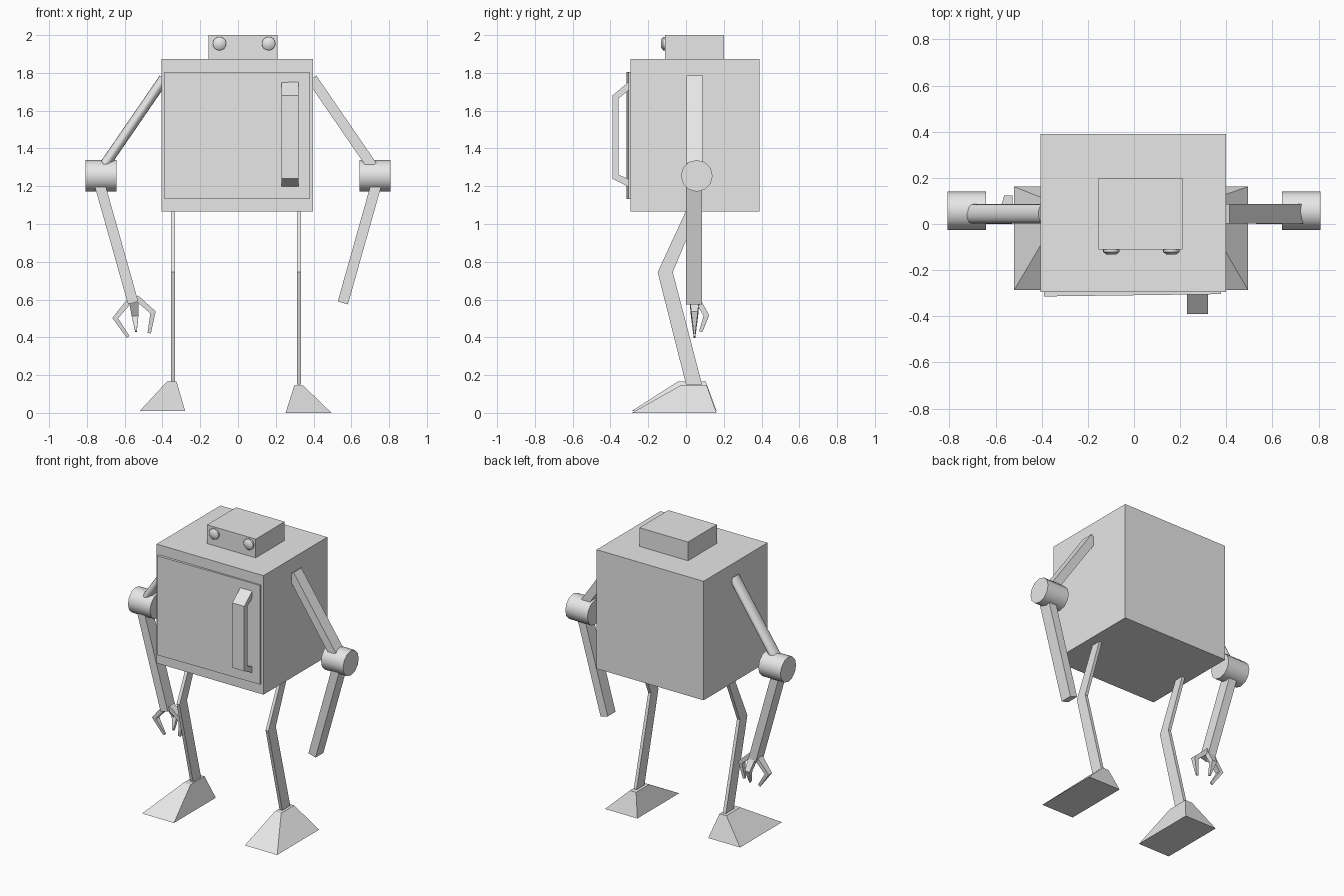
import bpy, bmesh, math
from mathutils import Vector as V

if "Cube" in bpy.data.objects:
    bpy.data.objects.remove(bpy.data.objects["Cube"])

grey = bpy.data.materials.new("plain grey")
grey.diffuse_color = (0.8, 0.8, 0.8, 1)
grey.use_nodes = True
grey.node_tree.nodes["Principled BSDF"].inputs["Base Color"].default_value = grey.diffuse_color


def loft(name, rings, smooth=False):
    """Bridge a row of matching rings and cap both ends."""
    bm = bmesh.new()
    rows = [[bm.verts.new(p) for p in r] for r in rings]
    n = len(rows[0])
    for a, b in zip(rows, rows[1:]):
        for i in range(n):
            j = (i + 1) % n
            bm.faces.new((a[i], a[j], b[j], b[i]))
    bm.faces.new(rows[0])
    bm.faces.new(rows[-1])
    bmesh.ops.recalc_face_normals(bm, faces=bm.faces[:])
    me = bpy.data.meshes.new(name)
    bm.to_mesh(me)
    bm.free()
    me.materials.append(grey)
    ob = bpy.data.objects.new(name, me)
    bpy.context.collection.objects.link(ob)
    if smooth:
        bpy.ops.object.select_all(action='DESELECT')
        ob.select_set(True)
        bpy.context.view_layer.objects.active = ob
        bpy.ops.object.shade_smooth_by_angle(angle=math.radians(40))
    return ob


def rect(c, u, v):
    """Rectangle around c with half-sides u and v."""
    c, u, v = V(c), V(u), V(v)
    return [c - u - v, c + u - v, c + u + v, c - u + v]


def oval(c, u, v, n):
    c, u, v = V(c), V(u), V(v)
    return [c + u * math.cos(math.tau * i / n) + v * math.sin(math.tau * i / n)
            for i in range(n)]


def slab(x0, x1, y0, y1, z):
    return [(x0, y0, z), (x1, y0, z), (x1, y1, z), (x0, y1, z)]


def extrude_x(name, profile, x0, x1):
    return loft(name, [[(x, y, z) for y, z in profile] for x in (x0, x1)])


def limb(name, a, b, width, depth, sides=4):
    """Straight bar from a to b in the xz plane; sides > 4 makes it round."""
    d = (V(b) - V(a)).normalized()
    u, v = V((-d.z, 0, d.x)) * width / 2, V((0, depth / 2, 0))
    shape = (lambda c: rect(c, u, v)) if sides == 4 else (lambda c: oval(c, u, v, sides))
    return loft(name, [shape(a), shape(b)], sides > 4)


# Body and head
loft("body", [slab(-.405, .398, -.295, .39, z) for z in (1.065, 1.873)])
loft("head", [slab(-.155, .21, -.11, .2, z) for z in (1.873, 2.0)])

# Door panel, hung very slightly askew
loft("door", [[(-.39, -.314, z), (.378, -.304, z), (.378, -.29, z), (-.39, -.29, z)]
              for z in (1.132, 1.805)])

# Door handle
extrude_x("door_handle", [(-.30, 1.755), (-.39, 1.68), (-.39, 1.24), (-.30, 1.195),
                          (-.30, 1.235), (-.357, 1.262), (-.357, 1.665), (-.30, 1.71)],
          .23, .32)

# Eyes: shallow domes
for side, x in (("left", -.098), ("right", .162)):
    loft(side + "_eye", [oval((x, y, 1.955), (r, 0, 0), (0, 0, r), 16)
                         for y, r in ((-.108, .036), (-.121, .036), (-.133, .02))], True)

# Arms: the left upper arm is round, the right one square
for side, s in (("left", -1), ("right", 1)):
    limb(side + "_upper_arm", (s * .392, .045, 1.77), (s * .71, .045, 1.307),
         .055, .084, 16 if s < 0 else 4)
    loft(side + "_elbow", [oval((s * x, .057, 1.255), (0, .084, 0), (0, 0, .084), 12)
                           for x in (.642, .808)], True)
    limb(side + "_forearm", (s * .735, .043, 1.22), (s * .555, .043, .582), .056, .084)

# Claw on the left hand: tapering three-point fingers
claws = {"outer_finger": [(-.568, .045, .60), (-.65, .045, .502), (-.582, .045, .402)],
         "inner_finger": [(-.538, .045, .61), (-.45, .045, .532), (-.47, .045, .422)],
         "back_finger": [(-.552, .06, .60), (-.545, .108, .515), (-.54, .078, .43)]}
for name, pts in claws.items():
    rings = []
    for i, p in enumerate(pts):
        d = (V(pts[min(i + 1, 2)]) - V(pts[max(i - 1, 0)])).normalized()
        flat = V((1, 0, 0)) if name == "back_finger" else V((0, 1, 0))
        u = flat.cross(d).normalized()
        rings.append(rect(p, u * (.015, .015, .009)[i], flat * (.026, .018, .004)[i]))
    loft(name, rings)

# Thin bent legs
for side, x0, x1 in (("left", -.356, -.334), ("right", .312, .333)):
    extrude_x(side + "_leg", [(.005, 1.08), (-.15, .745), (.0, .15),
                              (.085, .15), (-.07, .745), (.07, 1.08)], x0, x1)

# Wedge feet
loft("left_foot", [slab(-.52, -.28, -.287, .162, .01), slab(-.377, -.325, -.045, .105, .165)])
loft("right_foot", [slab(.252, .495, -.287, .162, 0), slab(.298, .345, -.03, .11, .145)])
